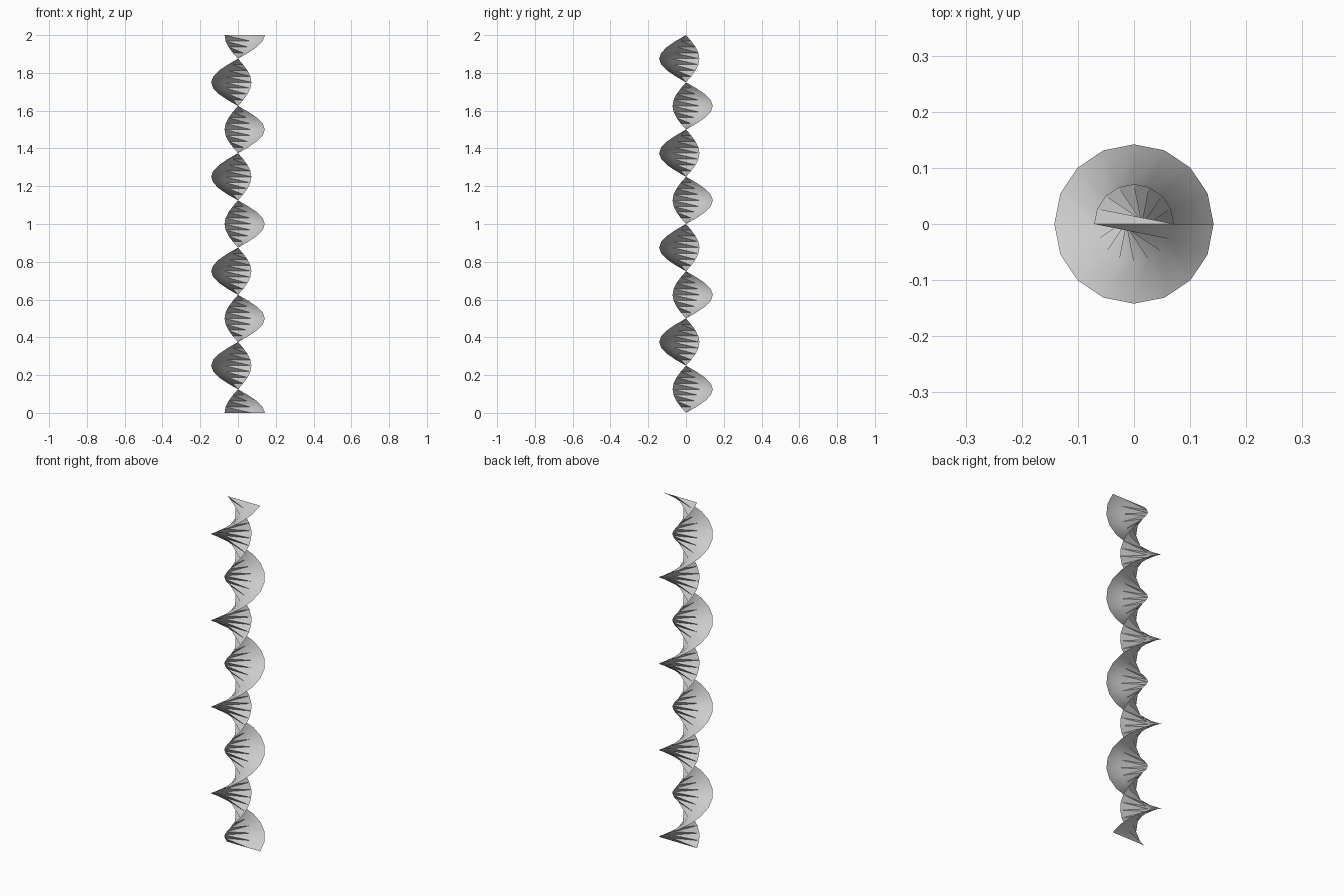
import bpy
import math

if "Cube" in bpy.data.objects:
    bpy.data.objects.remove(bpy.data.objects["Cube"], do_unlink=True)

TURNS, STEPS, HEIGHT = 4, 16, 2.0
RADII = (-0.071, 0.071, 0.142)   # signed distances of the ribbon's edges from the axis

grey = bpy.data.materials.new("light grey")
grey.use_nodes = True
colour = (0.6, 0.6, 0.6, 1)
grey.diffuse_color = colour
grey.node_tree.nodes["Principled BSDF"].inputs["Base Color"].default_value = colour


def ribbon_side(name, front):
    """One side of the twisted ribbon, folded outwards along its diagonals."""
    cols = len(RADII)
    rows = TURNS * STEPS
    verts, faces = [], []
    for i in range(rows + 1):
        a = math.tau * i / STEPS
        verts += [(r * math.cos(a), r * math.sin(a), HEIGHT * i / rows) for r in RADII]
    for i in range(rows):
        for j in range(cols - 1):
            a = i * cols + j
            b, c, d = a + 1, a + cols + 1, a + cols
            if front:
                faces += [(a, b, d), (b, c, d)]
            else:
                faces += [(a, c, b), (a, d, c)]
    mesh = bpy.data.meshes.new(name)
    mesh.from_pydata(verts, [], faces)
    mesh.materials.append(grey)
    obj = bpy.data.objects.new(name, mesh)
    bpy.context.collection.objects.link(obj)
    bpy.ops.object.select_all(action='DESELECT')
    obj.select_set(True)
    bpy.context.view_layer.objects.active = obj
    bpy.ops.object.shade_smooth_by_angle(angle=math.radians(30))


# Two sides of the twisted ribbon
ribbon_side("ribbon_front", True)
ribbon_side("ribbon_back", False)
